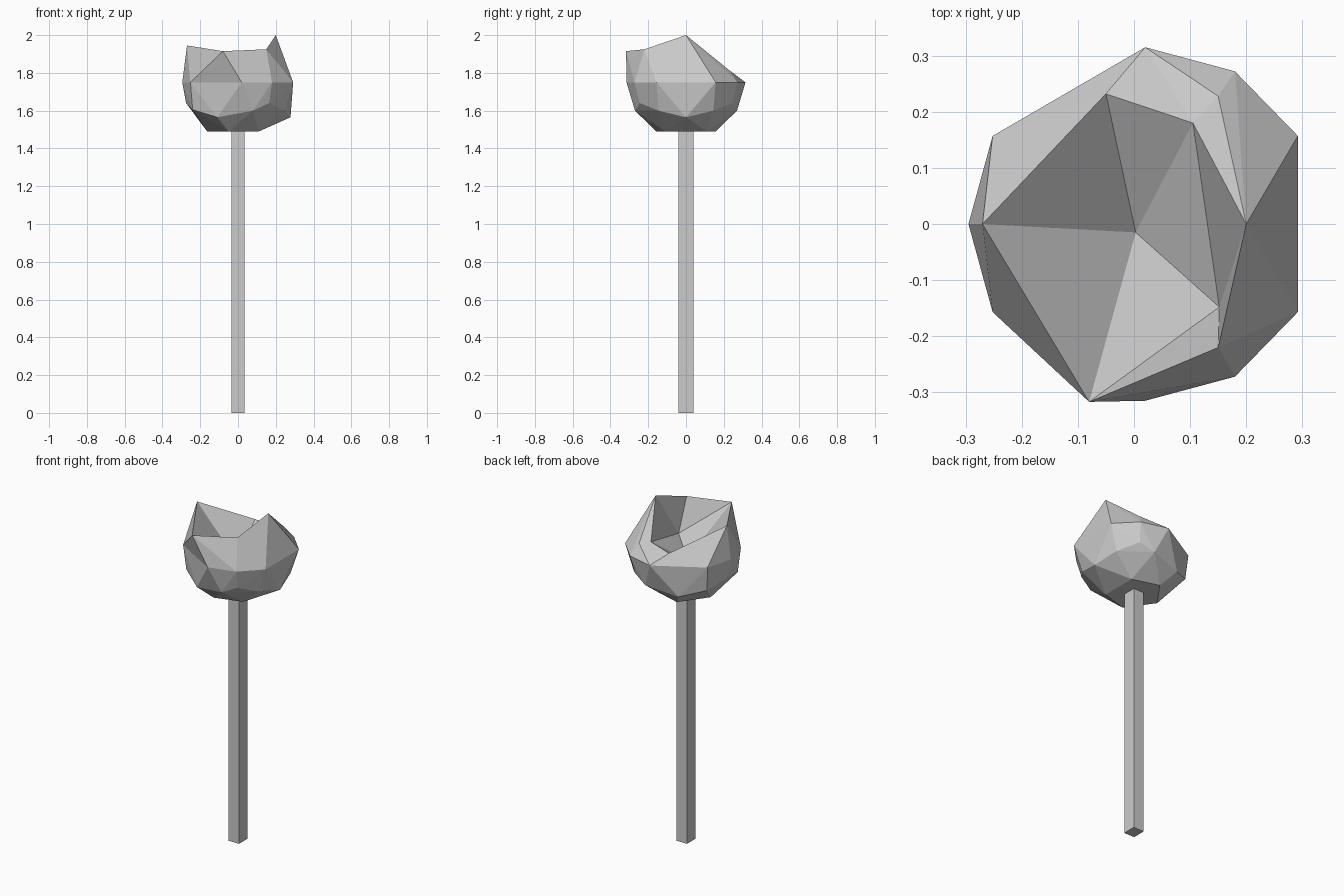
import bpy, bmesh

if "Cube" in bpy.data.objects:
    bpy.data.objects.remove(bpy.data.objects["Cube"])


def make_object(name, bm):
    bmesh.ops.recalc_face_normals(bm, faces=bm.faces)
    mesh = bpy.data.meshes.new(name)
    bm.to_mesh(mesh)
    bm.free()
    obj = bpy.data.objects.new(name, mesh)
    bpy.context.collection.objects.link(obj)
    return obj


# Square shaft
bm = bmesh.new()
bmesh.ops.create_cube(bm, size=1)
for v in bm.verts:
    v.co = (v.co.x * 0.07, v.co.y * 0.08, (v.co.z + 0.5) * 1.5)
make_object("shaft", bm)

# Head: widest ring and lower half, mirrored front to back
EQ = 1.75
front_ring = [(-0.252, -0.157), (0.02, -0.315), (0.18, -0.272), (0.292, -0.157)]
lower_half = [
    (-0.24, -0.145, 1.605), (-0.11, -0.23, 1.565), (0.08, -0.27, 1.60),
    (0.165, -0.245, 1.64), (0.245, -0.145, 1.60),
    (-0.05, -0.157, 1.49), (0.11, -0.11, 1.49),
]
lower_mid = [(-0.275, 0, 1.64), (0.278, 0, 1.565), (-0.163, 0, 1.49)]

bm = bmesh.new()
ring = [(-0.295, 0)] + front_ring + [(x, -y) for x, y in reversed(front_ring)]
pts = {str(i): bm.verts.new((x, y, EQ)) for i, (x, y) in enumerate(ring)}
for p in lower_mid + lower_half + [(x, -y, z) for x, y, z in lower_half]:
    bm.verts.new(p)
hull = bmesh.ops.convex_hull(bm, input=bm.verts)
inside = [g for g in hull["geom_interior"] if isinstance(g, bmesh.types.BMVert)]
bmesh.ops.delete(bm, geom=inside, context='VERTS')
cap = [f for f in bm.faces if all(v.co.z > EQ - 0.001 for v in f.verts)]
bmesh.ops.delete(bm, geom=cap, context='FACES')

# Jagged rim (A B C P D E F) and hollow (O, I)
rim = {
    "A": (-0.27, 0.0, 1.945), "B": (-0.08, -0.317, 1.915),
    "C": (0.15, -0.22, 1.925), "P": (0.2, 0.0, 2.0),
    "D": (0.15, 0.228, 1.815), "E": (0.105, 0.18, 1.817),
    "F": (-0.05, 0.232, 1.81),
    "O": (0.003, -0.015, 1.67), "I": (0.152, -0.148, 1.73),
}
for k, p in rim.items():
    pts[k] = bm.verts.new(p)
outer = "A01 A1B B12 B23 B3C C34 C4P P45 P56 P6D D67 D7E E7F F78 F8A A80 PDE"
hollow = "OAB OBI IBC ICP IPE OIE OEF OFA"
for tri in (outer + " " + hollow).split():
    bm.faces.new([pts[c] for c in tri])
make_object("broken_head", bm)
